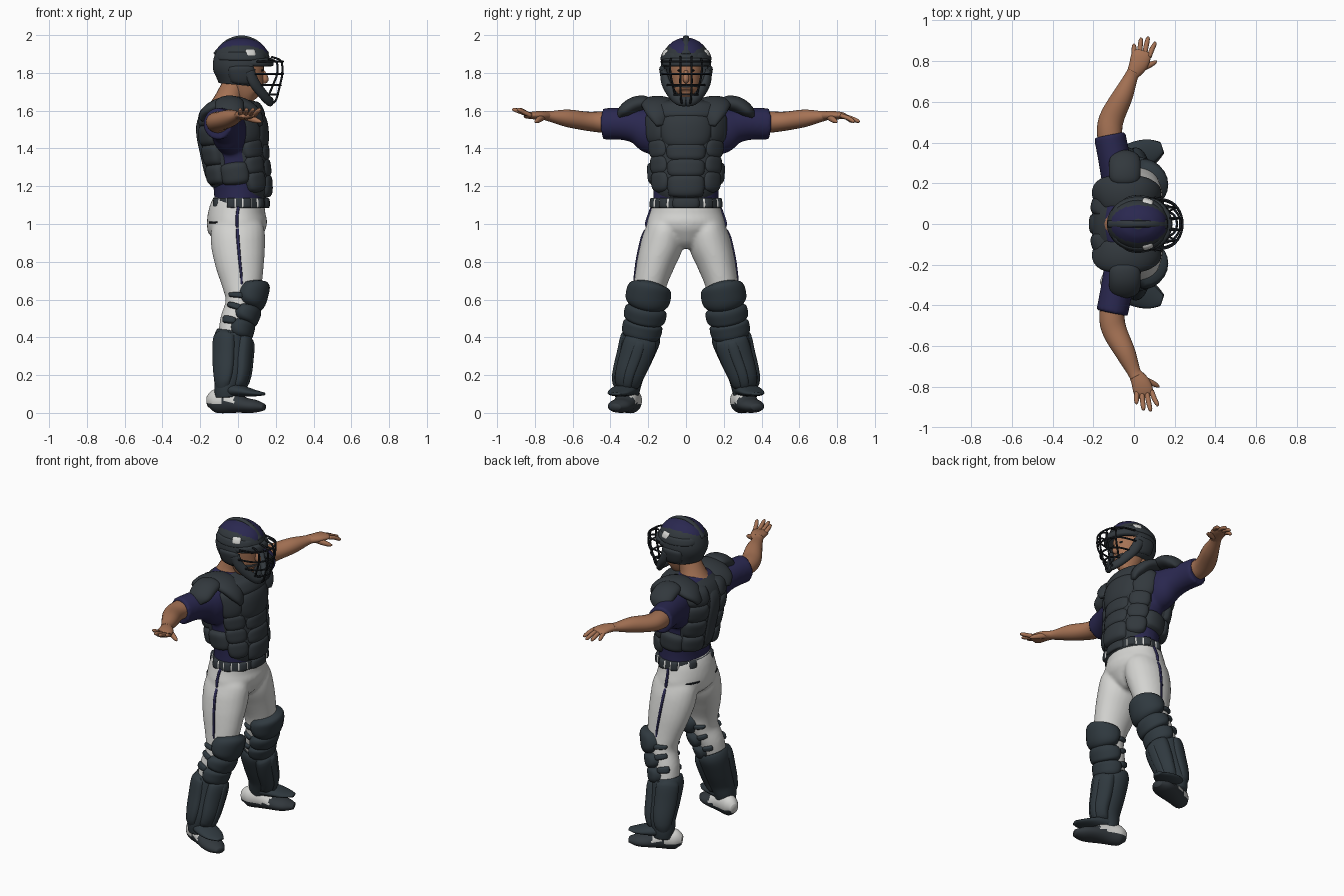
import bpy, bmesh, math
from mathutils import Vector

if "Cube" in bpy.data.objects:
    bpy.data.objects.remove(bpy.data.objects["Cube"])


def material(name, rgb):
    m = bpy.data.materials.new(name)
    m.use_nodes = True
    m.diffuse_color = (*rgb, 1)
    m.node_tree.nodes["Principled BSDF"].inputs["Base Color"].default_value = (*rgb, 1)
    return m


CHARCOAL = material("charcoal padding", (.032, .040, .047))
SLATE = material("slate guards", (.029, .041, .050))
NAVY = material("navy cloth", (.023, .021, .08))
SKIN = material("skin", (.38, .17, .09))
WHITE = material("white cloth", (.66, .66, .64))
BLACK = material("black metal", (.009, .011, .014))
X, Y, Z = Vector((1, 0, 0)), Vector((0, 1, 0)), Vector((0, 0, 1))


def mesh(name, verts, faces, mats, rule=None, mirror=False):
    """rule(centre) gives a material index, or None to leave the face open"""
    idx = []
    if rule:
        keep = []
        for f in faces:
            k = rule(sum((verts[i] for i in f), Vector()) / len(f))
            if k is not None:
                keep.append(f)
                idx.append(k)
        faces = keep
    me = bpy.data.meshes.new(name)
    me.from_pydata(verts, [], faces)
    for m in mats:
        me.materials.append(m)
    for p, k in zip(me.polygons, idx):
        p.material_index = k
    me.shade_smooth()
    ob = bpy.data.objects.new(name, me)
    bpy.context.collection.objects.link(ob)
    if mirror:
        mod = ob.modifiers.new("mirror", 'MIRROR')
        mod.use_axis = (False, True, False)
        mod.use_mirror_merge = False
    return ob


def blend(name, parts):
    """melt overlapping closed parts into one smooth garment"""
    graph = bpy.context.evaluated_depsgraph_get()
    bm = bmesh.new()
    for ob in parts:
        bm.from_mesh(ob.evaluated_get(graph).to_mesh())
    me = bpy.data.meshes.new(name)
    bm.to_mesh(me)
    bm.free()
    me.materials.append(parts[0].data.materials[0])
    for ob in parts:
        bpy.data.objects.remove(ob)
    whole = bpy.data.objects.new(name, me)
    bpy.context.collection.objects.link(whole)
    remesh = whole.modifiers.new("remesh", 'REMESH')
    remesh.voxel_size = .01
    remesh.use_smooth_shade = True
    smooth = whole.modifiers.new("smooth", 'SMOOTH')
    smooth.iterations = 8


def ring_at(rings, k):
    """smooth interpolation of (x, y, z, radius a, radius b)"""
    n = len(rings) - 1
    i = min(int(k), n - 1)
    f = k - i
    p0, p1, p2, p3 = (rings[max(0, min(n, j))] for j in range(i - 1, i + 3))
    return [b + .5 * f * (c - a + f * (2 * a - 5 * b + 4 * c - d + f * (3 * (b - c) + d - a)))
            for a, b, c, d in zip(p0, p1, p2, p3)]


def surf(rings, u, k, ref=X, off=0):
    n = len(rings) - 1
    r = ring_at(rings, k)
    t = Vector(ring_at(rings, min(n, k + .05))[:3]) - Vector(ring_at(rings, max(0, k - .05))[:3])
    t.normalize()
    a = (ref - t * ref.dot(t)).normalized()
    b = t.cross(a)
    c, s = math.cos(u), math.sin(u)
    normal = (a * c / r[3] + b * s / r[4]).normalized()
    return Vector(r[:3]) + a * c * r[3] + b * s * r[4] + normal * off


def loft(name, rings, mat, ref=X, sides=24, steps=5, rule=None, mirror=False):
    mats = mat if isinstance(mat, list) else [mat]
    rows = (len(rings) - 1) * steps
    verts = [surf(rings, math.tau * j / sides, i / steps, ref)
             for i in range(rows + 1) for j in range(sides)]
    faces = [(i * sides + j, i * sides + (j + 1) % sides,
              (i + 1) * sides + (j + 1) % sides, (i + 1) * sides + j)
             for i in range(rows) for j in range(sides)]
    faces += [tuple(reversed(range(sides))), tuple(range(rows * sides, (rows + 1) * sides))]
    return mesh(name, verts, faces, mats, rule, mirror)


def level(rings, z):
    for i in range(len(rings) - 1):
        if z <= rings[i + 1][2]:
            break
    return max(0, min(i + 1, i + (z - rings[i][2]) / (rings[i + 1][2] - rings[i][2])))


def pad(name, rings, u0, u1, z0, z1, thick, mat, mirror=False, n=14, corner=.12):
    """a pillowed patch that follows a lofted body, angles in degrees from the front"""
    verts = []
    for i in range(n + 1):
        for j in range(n + 1):
            s, t = 2 * j / n - 1, 2 * i / n - 1
            h = math.sqrt((1 - s ** 4) * (1 - t ** 4))
            s, t = s * (1 - corner * t * t), t * (1 - corner * s * s)
            u = math.radians(u0 + (u1 - u0) * (s + 1) / 2)
            k = level(rings, z0 + (z1 - z0) * (t + 1) / 2)
            verts.append(surf(rings, u, k, X, thick * h - .003 * (1 - h)))
    w = n + 1
    faces = [(i * w + j, i * w + j + 1, i * w + w + j + 1, i * w + w + j)
             for i in range(n) for j in range(n)]
    return mesh(name, verts, faces, [mat], None, mirror)


# Chest protector
torso = [(.01, 0, 1.10, .135, .175), (.01, 0, 1.2, .14, .172), (-.01, 0, 1.35, .145, .182),
         (-.03, 0, 1.5, .155, .2), (-.04, 0, 1.59, .14, .195), (-.045, 0, 1.64, .11, .16),
         (-.045, 0, 1.67, .06, .065)]
garment = [loft("shirt_body", torso, NAVY, sides=40)]
pad("chest_base", torso, -78, 78, 1.14, 1.66, .022, CHARCOAL, n=24)
pad("chest_plate", torso, -46, 46, 1.37, 1.58, .036, CHARCOAL, corner=.2)
pad("collar_pad", torso, -72, 72, 1.53, 1.665, .036, CHARCOAL)
for i, z in enumerate((1.15, 1.23, 1.31)):
    pad(f"belly_pad_{i}", torso, -36, 36, z, z + .1, .034, CHARCOAL)
    pad(f"rib_pad_{i}", torso, 28, 76, z + .02, z + .125, .032, CHARCOAL, True, corner=.2)
pad("breast_side_pad", torso, 30, 82, 1.4, 1.6, .032, CHARCOAL, True, corner=.2)
pad("waist_pad", torso, 66, 130, 1.21, 1.33, .03, CHARCOAL, True)
pad("back_base", torso, 114, 246, 1.2, 1.655, .025, CHARCOAL, n=24)
pad("spine_pad", torso, 164, 196, 1.22, 1.62, .038, CHARCOAL)
for i in range(4):
    z = 1.22 + .1 * i
    pad(f"back_pad_{i}", torso, 118, 169, z, z + .12, .045, CHARCOAL, True)

# Shoulder pads
yoke = [(-.185, .125, 1.55, .02, .04), (-.145, .14, 1.605, .035, .085),
        (-.06, .15, 1.64, .037, .09), (.03, .15, 1.627, .038, .085),
        (.09, .14, 1.575, .035, .065), (.115, .13, 1.52, .012, .03)]
loft("shoulder_yoke", yoke, CHARCOAL, Z, mirror=True)
cap = [(-.045, .19, 1.645, .03, .012), (-.045, .215, 1.645, .07, .035),
       (-.045, .275, 1.63, .078, .042), (-.045, .33, 1.595, .07, .034),
       (-.045, .355, 1.565, .03, .01)]
loft("shoulder_cap", cap, CHARCOAL, X, mirror=True)

# Arms and hands
for side, label, dx, tip in ((1, "left", 0, 1.545), (-1, "right", .012, 1.605)):
    def path(points):
        return [(x + dx, side * y, z, a, b) for x, y, z, a, b in points]

    garment.append(loft(label + "_sleeve", path(
        [(-.05, .1, 1.48, .1, .13), (-.06, .19, 1.5, .095, .125), (-.08, .26, 1.52, .087, .095),
         (-.1, .34, 1.53, .08, .085), (-.12, .438, 1.53, .079, .084)]), NAVY))
    loft(label + "_arm", path([(-.11, .36, 1.535, .06, .06), (-.12, .46, 1.54, .062, .055),
                               (-.105, .53, 1.545, .06, .05), (-.055, .63, 1.56, .05, .046),
                               (-.015, .72, 1.57, .034, .028), (0, .75, 1.575, .033, .024)]), SKIN)
    loft(label + "_palm", path([(-.01, .73, 1.572, .03, .024), (.02, .78, 1.575, .045, .023),
                                (.035, .825, 1.574, .048, .018), (.042, .85, 1.57, .035, .01)]), SKIN)
    for i in range(4):
        x, reach = .002 + .024 * i, (.885, .915, .92, .895)[i]
        end = .034 * i
        loft(f"{label}_finger_{i}", path([(x, .82, 1.574, .012, .012),
             ((x + end) / 2, (.82 + reach) / 2, (1.578 + tip) / 2, .0125, .012),
             (end, reach - .01, tip, .01, .01), (end, reach, tip - .002, .003, .003)]),
             SKIN, sides=10, steps=3)
    loft(label + "_thumb", path([(.02, .755, 1.57, .018, .016), (.065, .775, 1.555, .017, .015),
                                 (.095, .79, 1.545, .012, .012), (.112, .8, 1.54, .004, .004)]),
         SKIN, Z, sides=10)
blend("shirt", garment)

# Trousers, belt and piping
pelvis = [(.005, 0, .87, .06, .035), (.005, 0, .91, .11, .11), (0, 0, .96, .15, .187),
          (-.005, 0, 1.0, .16, .208), (-.003, 0, 1.06, .153, .191), (.01, 0, 1.12, .137, .174)]
leg = [(-.04, .25, .36, .067, .072), (-.02, .225, .48, .077, .082), (.015, .205, .58, .082, .087),
       (.02, .19, .68, .107, .087), (.008, .158, .8, .132, .102), (0, .125, .9, .144, .112),
       (0, .11, .98, .138, .098), (0, .1, 1.04, .1, .07)]
blend("trousers", [loft("seat", pelvis, WHITE, sides=36), loft("legs", leg, WHITE, mirror=True)])
pad("leg_piping", leg, 87, 94, .66, .965, .007, NAVY, True, corner=0)
pad("hip_piping", pelvis, 87, 93, .94, 1.095, .009, NAVY, True, corner=0)
pad("pocket_slit", pelvis, 128, 160, 1.006, 1.016, .004, BLACK, True)
belt = [(.01, 0, 1.085, .144, .184), (.01, 0, 1.11, .145, .183), (.01, 0, 1.138, .142, .179)]
loft("belt", belt, CHARCOAL, sides=40)
pad("belt_buckle", belt, -24, 24, 1.08, 1.142, .014, CHARCOAL)
for u in (32, 66, 100, 140):
    pad(f"belt_gap_{u}", belt, u - 3, u + 21, 1.085, 1.138, .005, WHITE, True, 8, 0)
    pad(f"belt_loop_{u}", belt, u, u + 18, 1.08, 1.145, .014, CHARCOAL, True, 8, 0)

# Leg guards
shin = [(-.06, .315, .08, .06, .06), (-.06, .312, .13, .066, .07), (-.045, .3, .2, .08, .078),
        (-.04, .265, .3, .088, .09), (-.035, .235, .395, .092, .1), (-.03, .23, .42, .08, .086)]
loft("shin_wrap", shin, SLATE, mirror=True)
pad("shin_plate", shin, -62, 62, .13, .42, .03, SLATE, True)
pad("shin_ridge", shin, -18, 18, .12, .41, .036, SLATE, True)
pad("calf_wing", shin, 75, 175, .12, .42, .016, SLATE, True)
for label, z0, z1, h in (("knee_cap", .56, .692, .048), ("knee_middle", .48, .58, .042),
                         ("knee_lower", .395, .5, .04)):
    pad(label, leg, -98, 98, z0, z1, h, SLATE, True, corner=.2)
for i, z in enumerate((.455, .525, .595)):
    pad(f"knee_strap_{i}", leg, 80, 140, z, z + .035, .016, SLATE, True)
    pad(f"inner_clip_{i}", leg, -135, -85, z, z + .03, .014, SLATE, True)

# Shoes
shoe = [(-.158, .265, .06, .03, .026), (-.12, .28, .064, .062, .05), (-.05, .305, .062, .064, .056),
        (.03, .335, .042, .042, .066), (.09, .358, .035, .034, .06), (.138, .375, .03, .018, .03)]


def shoe_rule(p):
    heel = p.x < -.02 and p.z > .055 and not -.088 < p.x < -.075
    inner = p.x < .03 and p.z > .05 and p.y < .3
    return 1 if heel or inner else 0


loft("shoe", shoe, [CHARCOAL, WHITE], Z, steps=8, mirror=True, rule=shoe_rule)
flap = [(-.06, .305, .125, .045, .06), (.01, .335, .117, .032, .07),
        (.085, .36, .105, .018, .058), (.138, .375, .1, .008, .025)]
loft("instep_guard", flap, SLATE, Z, mirror=True)

# Head
loft("neck", [(-.055, 0, 1.62, .098, .1), (-.04, 0, 1.685, .07, .074), (0, 0, 1.77, .066, .064)], SKIN)
head = [(.085, 0, 1.655, .03, .025), (.06, 0, 1.685, .075, .06), (.04, 0, 1.76, .096, .082),
        (.03, 0, 1.85, .105, .09), (.03, 0, 1.92, .07, .06)]
loft("head", head, SKIN)
loft("nose", [(.135, 0, 1.745, .004, .005), (.142, 0, 1.765, .02, .017),
              (.132, 0, 1.81, .009, .01)], SKIN, sides=12)
pad("eye", head, 16, 30, 1.797, 1.808, .004, BLACK, True)

# Helmet
helmet = [(.015, 0, 1.735, .118, .108), (.02, 0, 1.79, .145, .125), (.02, 0, 1.85, .153, .132),
          (.02, 0, 1.92, .133, .112), (.02, 0, 1.965, .088, .07), (.02, 0, 1.985, .03, .026)]


def helmet_rule(p):
    if p.x > .085 and p.z < 1.835:
        return None
    panel = ((p.x - .025) / .14) ** 2 + (p.y / .092) ** 2 < 1
    return 1 if panel and p.z > 1.9 and abs(p.y) > .01 else 0


shell = loft("helmet", helmet, [CHARCOAL, NAVY], sides=64, steps=8, rule=helmet_rule)
thick = shell.modifiers.new("thickness", 'SOLIDIFY')
thick.thickness = .012
crest = [(-.125, 0, 1.9, .018, .008), (-.06, 0, 1.964, .018, .01), (.02, 0, 1.988, .016, .01),
         (.1, 0, 1.962, .018, .01), (.16, 0, 1.9, .024, .008)]
loft("helmet_crest", crest, CHARCOAL, Y, sides=12)
pad("helmet_side_band", helmet, 25, 155, 1.865, 1.91, .008, CHARCOAL, True)
pad("helmet_clip", helmet, 58, 82, 1.885, 1.925, .01, WHITE, True, corner=.05)
pad("ear_pad", helmet, 62, 120, 1.74, 1.84, .012, CHARCOAL, True)
pad("brow_pad", helmet, -75, 75, 1.832, 1.88, .016, CHARCOAL)

# Face mask
jaw = [(.06, .12, 1.81, .03, .016), (.085, .108, 1.75, .03, .02), (.125, .078, 1.695, .028, .02),
       (.16, .04, 1.655, .026, .02), (.172, 0, 1.648, .026, .018)]
loft("jaw_pad", jaw, CHARCOAL, Z, sides=14, mirror=True)


def bar(name, points, ref, mirror=False):
    loft(name, [(*p, .0055, .0055) for p in points], BLACK, ref, 8, 4, None, mirror)


for i, (z, w, back, front) in enumerate(((1.86, .13, .1, .232), (1.795, .125, .09, .232),
                                         (1.735, .1, .11, .222), (1.685, .065, .14, .208))):
    half = [(back, w, z), (back + .65 * (front - back), w * .82, z), (front, w * .33, z)]
    bar(f"cage_bar_{i}", half + [(x, -y, h) for x, y, h in reversed(half)], Z)
bar("cage_inner_upright", [(.175, .03, 1.885), (.228, .03, 1.862), (.234, .03, 1.795),
                           (.222, .03, 1.735), (.2, .025, 1.655), (.17, .02, 1.635)], Y, True)
bar("cage_outer_upright", [(.16, .08, 1.875), (.205, .085, 1.855), (.207, .082, 1.795),
                           (.185, .07, 1.735), (.16, .055, 1.675)], Y, True)
